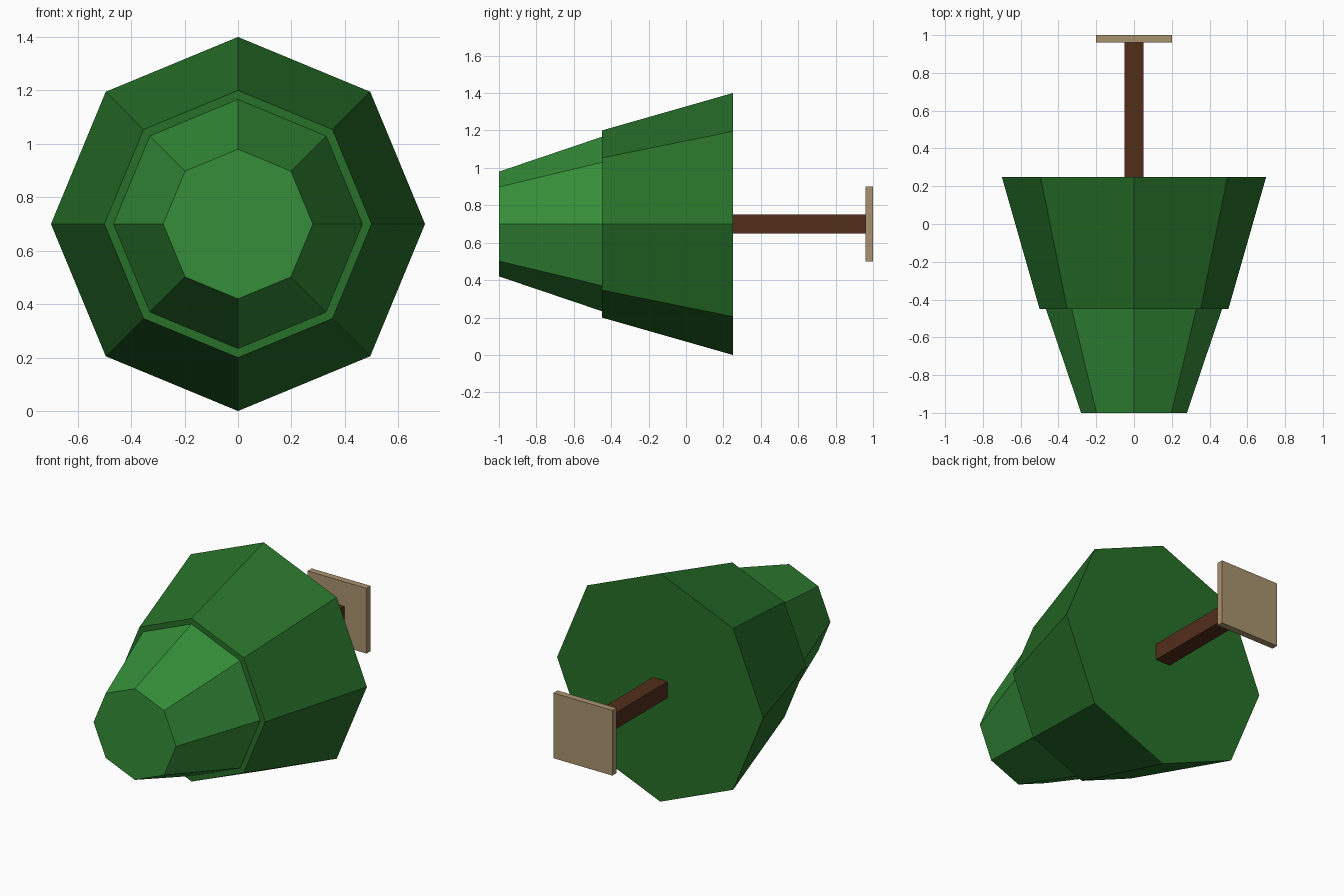
import bpy
from math import pi

if "Cube" in bpy.data.objects:
    bpy.data.objects.remove(bpy.data.objects["Cube"])

AXIS_Z = 0.70  # height of the tree's horizontal axis


def paint(obj, name, color):
    obj.name = name
    mat = bpy.data.materials.new(name + "_colour")
    mat.diffuse_color = (*color, 1)
    mat.use_nodes = True
    mat.node_tree.nodes["Principled BSDF"].inputs["Base Color"].default_value = mat.diffuse_color
    obj.data.materials.append(mat)


def foliage(name, y_base, r_base, y_tip, r_tip, color):
    # eight-sided tier tapering towards the front
    bpy.ops.mesh.primitive_cone_add(
        vertices=8, radius1=r_base, radius2=r_tip, depth=y_base - y_tip,
        location=(0, (y_base + y_tip) / 2, AXIS_Z), rotation=(pi / 2, 0, 0))
    paint(bpy.context.object, name, color)


def box(name, width, y0, y1, color):
    bpy.ops.mesh.primitive_cube_add(size=1, location=(0, (y0 + y1) / 2, AXIS_Z))
    obj = bpy.context.object
    obj.scale = (width, y1 - y0, width)
    paint(obj, name, color)


# Two foliage tiers, the smaller one sunk into the larger
foliage("lower_foliage", 0.25, 0.70, -0.45, 0.50, (0.02, 0.16, 0.022))
foliage("upper_foliage", -0.35, 0.50, -1.00, 0.28, (0.035, 0.27, 0.04))

# Trunk and square stand
box("trunk", 0.10, 0.24, 0.96, (0.085, 0.027, 0.011))
box("base_plate", 0.40, 0.96, 1.00, (0.40, 0.29, 0.16))
